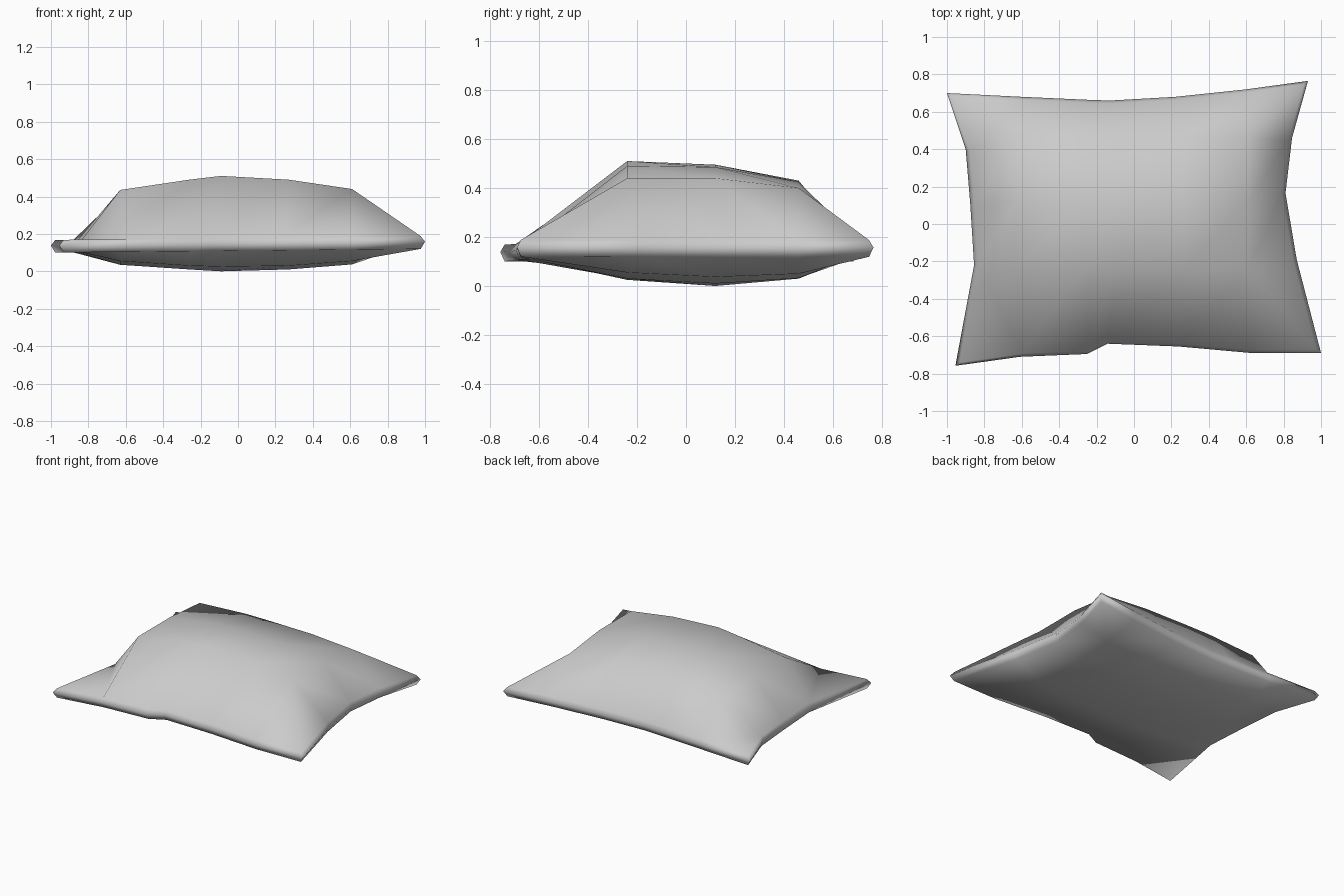
import bpy, bmesh
from mathutils import Vector

if "Cube" in bpy.data.objects:
    bpy.data.objects.remove(bpy.data.objects["Cube"])

# Seam outline: 7 points along front and back, 3 along each side
front = [(-.955, -.758), (-.61, -.71), (-.25, -.695), (-.14, -.64), (.24, -.655), (.63, -.69), (1, -.69)]
back = [(-1, .70), (-.6, .68), (-.27, .665), (-.13, .66), (.22, .68), (.6, .72), (.93, .765)]
left = [(-.855, -.22), (-.875, .1), (-.9, .4)]
right = [(.87, -.19), (.81, .165), (.845, .46)]

# Puffed panels: column and row positions with heights per row
cols = [-.63, -.26, -.09, .27, .61]
rows = [-.24, .12, .46]
top_z = [[.435, .49, .51, .49, .44], [.435, .485, .495, .485, .44], [.41, .43, .43, .425, .40]]
low_z = [[.055, .03, .025, .03, .055], [.035, .01, .0, .01, .037], [.05, .032, .03, .032, .05]]

NX, NY = 7, 5


def seam_point(i, j):
    if j == 0:
        return front[i]
    if j == NY - 1:
        return back[i]
    return left[j - 1] if i == 0 else right[j - 1]


def seam_z(x):
    return .148 + .01 * x


def on_rim(i, j):
    return i in (0, NX - 1) or j in (0, NY - 1)


bm = bmesh.new()


def panel(heights, side):
    """One cloth panel: a grid with a slightly inset rim."""
    g = {}
    for j in range(NY):
        for i in range(NX):
            if on_rim(i, j):
                x, y = seam_point(i, j)
                lift = .03 if side > 0 else -.038
                co = (x * .977, y * .977, seam_z(x) + lift)
            else:
                co = (cols[i - 1], rows[j - 1], heights[j - 1][i - 1])
            g[i, j] = bm.verts.new(co)
    for j in range(NY - 1):
        for i in range(NX - 1):
            q = [g[i, j], g[i + 1, j], g[i + 1, j + 1], g[i, j + 1]]
            cx, cy = i in (0, NX - 2), j in (0, NY - 2)
            if not (cx and cy):
                polys = [q]
            else:
                # Ridge to the right corners, pinched fold at the left ones
                ridge = i > 0
                if (j == 0) == (i == 0):
                    ridge_start, fold_start = 0, 1
                else:
                    ridge_start, fold_start = 1, 0
                s = ridge_start if ridge else fold_start
                r = q[s:] + q[:s]
                polys = [[r[0], r[1], r[2]], [r[0], r[2], r[3]]]
            for p in polys:
                bm.faces.new(p if side > 0 else p[::-1])
    return g


upper = panel(top_z, 1)
lower = panel(low_z, -1)

# Seam edge joining the two panels
loop = [(i, 0) for i in range(NX)] + [(NX - 1, j) for j in range(1, NY)]
loop += [(i, NY - 1) for i in range(NX - 2, -1, -1)] + [(0, j) for j in range(NY - 2, 0, -1)]
mid = {}
for k in loop:
    x, y = seam_point(*k)
    mid[k] = bm.verts.new(Vector((x, y, seam_z(x))))
for a, b in zip(loop, loop[1:] + loop[:1]):
    bm.faces.new((mid[a], mid[b], upper[b], upper[a]))
    bm.faces.new((lower[a], lower[b], mid[b], mid[a]))

bmesh.ops.recalc_face_normals(bm, faces=bm.faces)
for f in bm.faces:
    f.smooth = True
mesh = bpy.data.meshes.new("pillow")
bm.to_mesh(mesh)
bm.free()
pillow = bpy.data.objects.new("pillow", mesh)
bpy.context.collection.objects.link(pillow)
